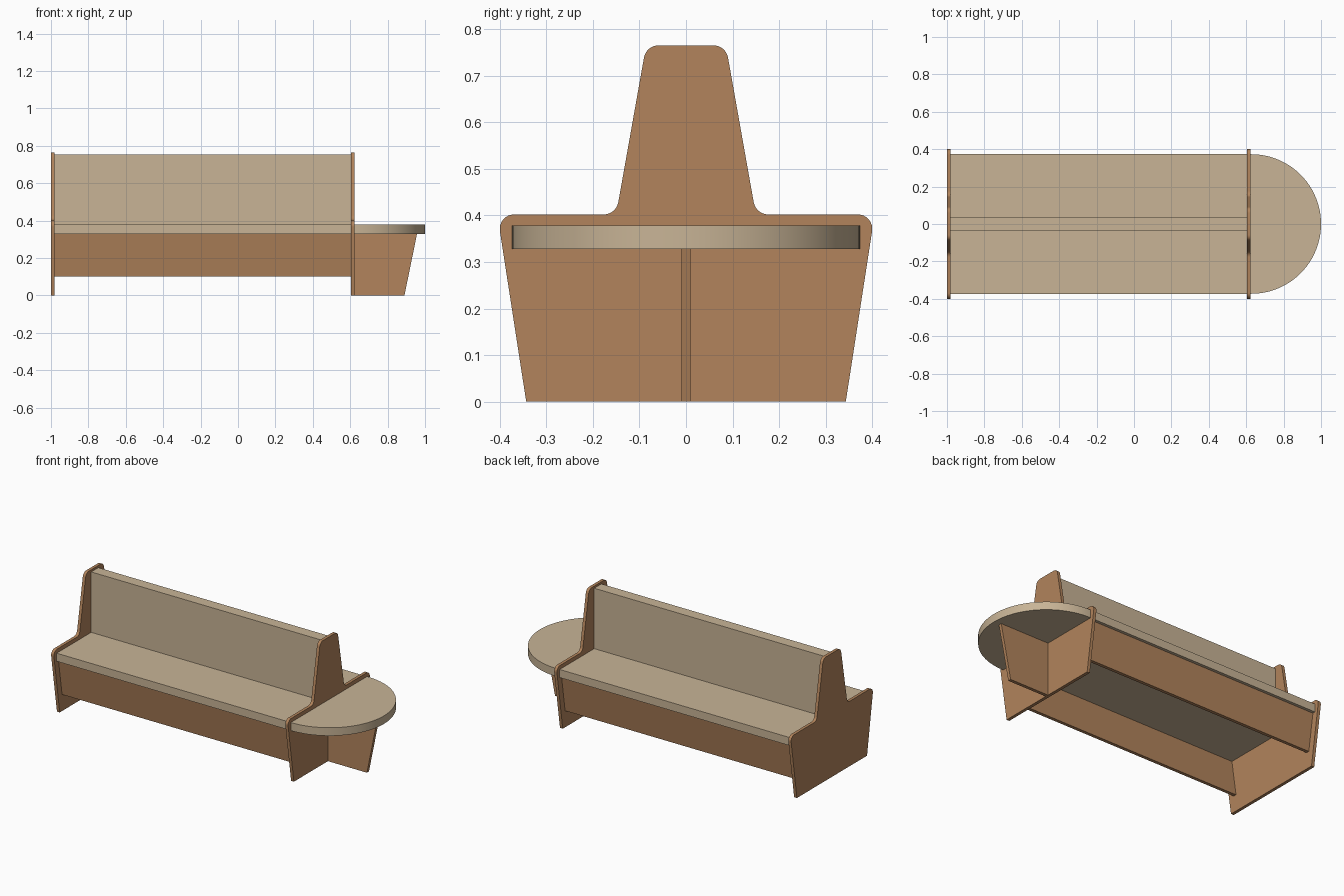
import bpy, bmesh, math
from mathutils import Vector

if "Cube" in bpy.data.objects:
    bpy.data.objects.remove(bpy.data.objects["Cube"])


def material(name, rgb):
    m = bpy.data.materials.new(name)
    m.diffuse_color = (*rgb, 1)
    m.use_nodes = True
    m.node_tree.nodes["Principled BSDF"].inputs["Base Color"].default_value = m.diffuse_color
    return m


WOOD = material("brown wood", (0.445, 0.231, 0.107))
PAD = material("tan upholstery", (0.578, 0.456, 0.305))


def fillet(points, steps=8):
    """Round the corners of a closed profile given as (u, v, radius)."""
    out = []
    n = len(points)
    for i, (u, v, r) in enumerate(points):
        p = Vector((u, v))
        if r == 0:
            out.append(p)
            continue
        a = (Vector(points[i - 1][:2]) - p).normalized()
        b = (Vector(points[(i + 1) % n][:2]) - p).normalized()
        half = a.angle(b) / 2
        centre = p + (a + b).normalized() * (r / math.sin(half))
        t = r / math.tan(half)
        start, end = p + a * t - centre, p + b * t - centre
        sweep = start.angle_signed(end)
        for k in range(steps + 1):
            ang = -sweep * k / steps
            c, s = math.cos(ang), math.sin(ang)
            out.append(centre + Vector((start.x * c - start.y * s, start.x * s + start.y * c)))
    return out


def extrude(name, profile, axis, lo, hi, mat, smooth=False):
    """Extrude a 2D profile along an axis (the other two axes hold u, v in order)."""
    def place(p, d):
        c = [p[0], p[1]]
        c.insert("xyz".index(axis), d)
        return c
    bm = bmesh.new()
    face = bm.faces.new([bm.verts.new(place(p, lo)) for p in profile])
    geo = bmesh.ops.extrude_face_region(bm, geom=[face])
    offset = Vector(place((0, 0), hi - lo))
    bmesh.ops.translate(bm, vec=offset, verts=[g for g in geo["geom"] if isinstance(g, bmesh.types.BMVert)])
    bmesh.ops.recalc_face_normals(bm, faces=bm.faces[:])
    mesh = bpy.data.meshes.new(name)
    bm.to_mesh(mesh)
    bm.free()
    mesh.materials.append(mat)
    ob = bpy.data.objects.new(name, mesh)
    bpy.context.collection.objects.link(ob)
    if smooth:
        bpy.ops.object.select_all(action="DESELECT")
        ob.select_set(True)
        bpy.context.view_layer.objects.active = ob
        bpy.ops.object.shade_smooth_by_angle(angle=math.radians(30))
    return ob


def rect(u0, v0, u1, v1):
    return [(u0, v0), (u1, v0), (u1, v1), (u0, v1)]


# End panels: wide tapered base, shoulders and a narrow rounded neck
right_half = [(0.343, 0.003, 0), (0.405, 0.402, 0.031), (0.150, 0.402, 0.032), (0.0855, 0.765, 0.032)]
right_half[0] = (0.343, 0, 0)
outline = fillet(right_half + [(-u, v, r) for u, v, r in reversed(right_half)])
extrude("left_end_panel", outline, "x", -1.0, -0.981, WOOD, True)
extrude("right_end_panel", outline, "x", 0.604, 0.623, WOOD, True)

# Seat slab and shared backrest
X0, X1 = -0.981, 0.604
extrude("seat", rect(-0.373, 0.328, 0.373, 0.378), "x", X0, X1, PAD)
extrude("backrest", rect(-0.035, 0.378, 0.035, 0.752), "x", X0, X1, PAD)

# Leaning apron boards below both seat edges
for name, s in (("front_apron", -1), ("back_apron", 1)):
    board = [(0.320, 0.102), (0.355, 0.328), (0.335, 0.328), (0.300, 0.102)]
    extrude(name, [(s * y, z) for y, z in board], "x", X0, X1, WOOD)

# Half-round end seat
R, CX = 0.373, 0.627
arc = [(CX + R * math.cos(a), R * math.sin(a))
       for a in (math.pi * (k / 48 - 0.5) for k in range(49))]
extrude("round_end_seat", [(0.623, -R)] + arc + [(0.623, R)], "z", 0.328, 0.378, PAD, True)

# Tapered fin carrying the round seat
extrude("end_seat_support", [(0.623, 0), (0.89, 0), (0.957, 0.328), (0.623, 0.328)],
        "y", -0.01, 0.01, WOOD)
